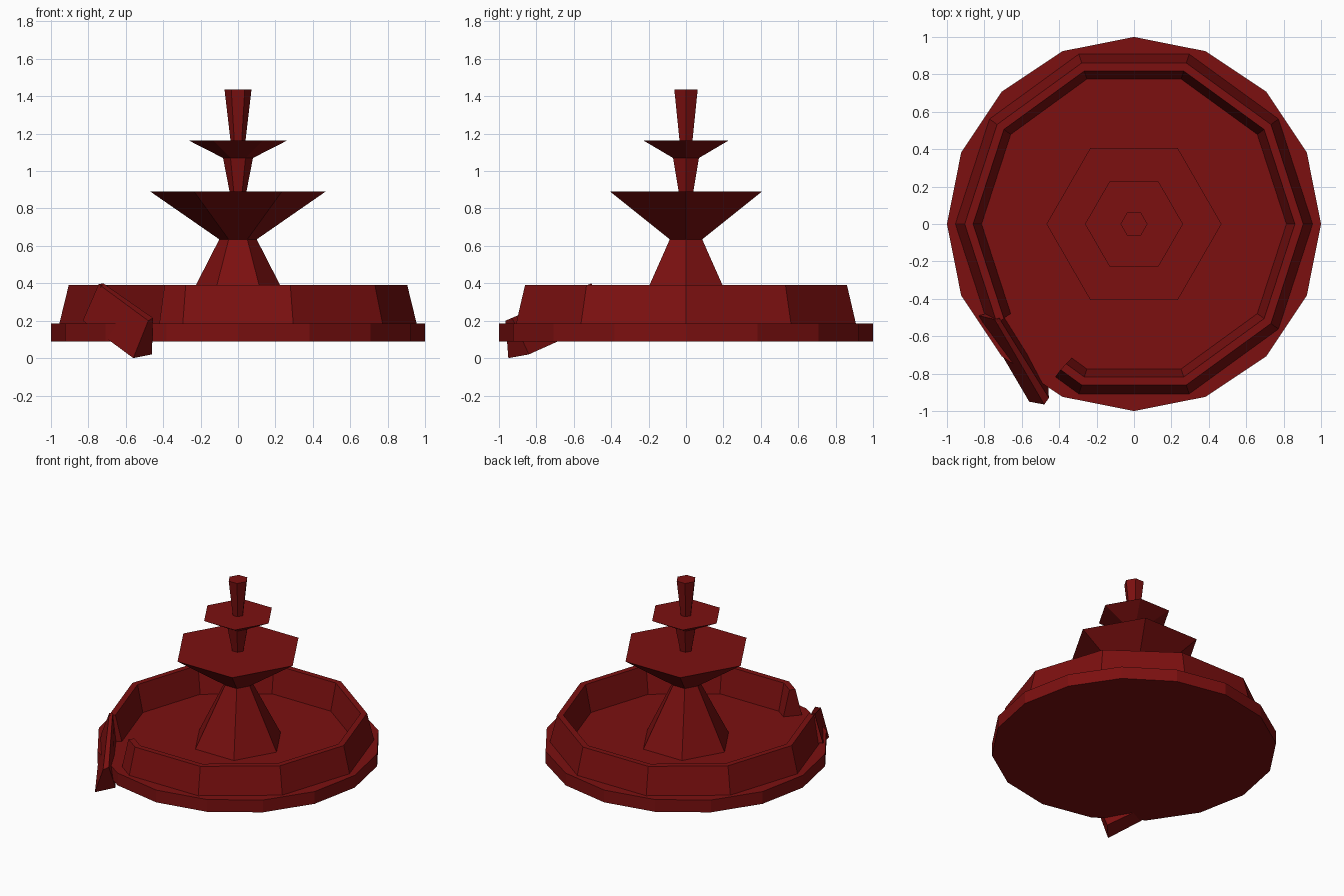
import bpy
import bmesh
from math import cos, sin, radians
from mathutils import Vector

cube = bpy.data.objects.get("Cube")
if cube:
    bpy.data.objects.remove(cube, do_unlink=True)

stone = bpy.data.materials.new("dark_red_stone")
colour = (0.2, 0.005, 0.005, 1)
stone.diffuse_color = colour
stone.use_nodes = True
stone.node_tree.nodes["Principled BSDF"].inputs["Base Color"].default_value = colour


def sweep(name, sections, ring=True):
    """Skin a row of equal cross-sections and cap both ends."""
    bm = bmesh.new()
    rows = [[bm.verts.new(p) for p in section] for section in sections]
    n = len(rows[0])
    for a, b in zip(rows, rows[1:]):
        for i in range(n):
            j = (i + 1) % n
            bm.faces.new((a[i], a[j], b[j], b[i]))
    bm.faces.new(rows[0])
    bm.faces.new(rows[-1])
    bmesh.ops.recalc_face_normals(bm, faces=bm.faces[:])
    mesh = bpy.data.meshes.new(name)
    bm.to_mesh(mesh)
    bm.free()
    mesh.materials.append(stone)
    obj = bpy.data.objects.new(name, mesh)
    bpy.context.collection.objects.link(obj)
    return obj


def polygon(sides, radius, z):
    return [Vector((radius * cos(radians(360 * i / sides)),
                    radius * sin(radians(360 * i / sides)), z)) for i in range(sides)]


def taper(name, sides, r0, z0, r1, z1):
    return sweep(name, [polygon(sides, r0, z0), polygon(sides, r1, z1)])


# Plinth and the stacked hexagonal tiers
taper("plinth", 16, 1.0, 0.09, 1.0, 0.185)
taper("pedestal", 6, 0.33, 0.185, 0.1, 0.635)
taper("lower_bowl", 6, 0.1, 0.635, 0.468, 0.89)
taper("middle_stem", 6, 0.045, 0.89, 0.08, 1.07)
taper("upper_bowl", 6, 0.08, 1.07, 0.262, 1.163)
taper("top_spout", 6, 0.04, 1.163, 0.072, 1.435)

# Ten-sided basin wall, open where one length has broken away
profile = [(0.955, 0.185), (0.905, 0.39), (0.86, 0.39), (0.815, 0.185)]


def wall_section(angle):
    a = radians(angle)
    return [Vector((r * cos(a), r * sin(a), z)) for r, z in profile]


sections = [wall_section(252 + 36 * i) for i in range(10)]
along = (wall_section(216)[0] - sections[0][0]).normalized()
stub = [p + along * d for p, d in zip(sections[0], (0.155, 0.14, 0.12, 0.1))]
sweep("basin_wall", [stub] + sections)

# Broken length of wall leaning against the plinth
upper_end = [Vector(p) for p in ((-0.83, -0.49, 0.2), (-0.745, -0.51, 0.395),
                                 (-0.72, -0.505, 0.4), (-0.72, -0.46, 0.19))]
lower_end = [Vector(p) for p in ((-0.56, -0.95, 0.0), (-0.48, -0.965, 0.2),
                                 (-0.455, -0.93, 0.215), (-0.46, -0.84, 0.02))]
sweep("broken_wall_piece", [upper_end, lower_end])
